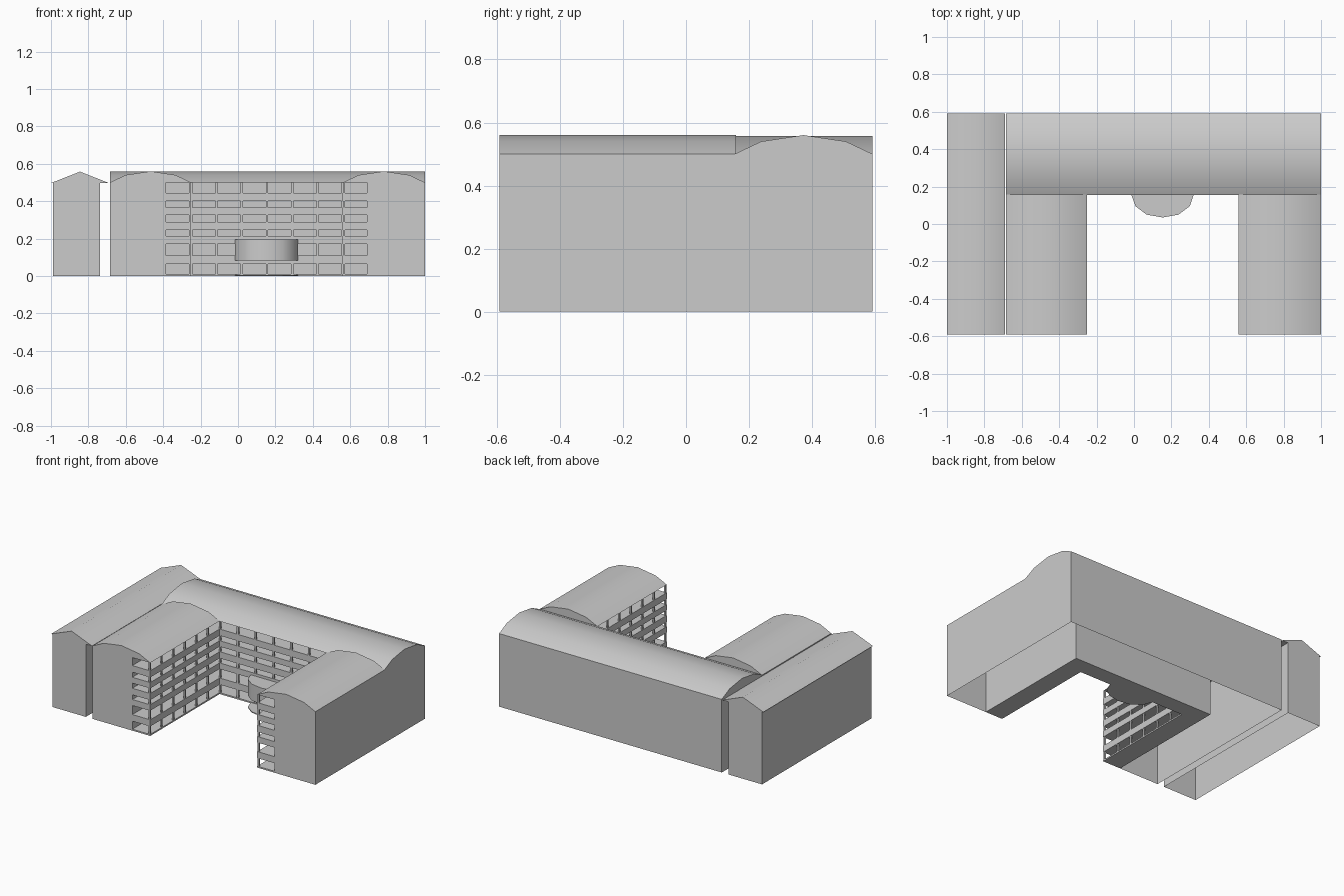
import bpy, bmesh, math
from mathutils import Vector

if "Cube" in bpy.data.objects:
    bpy.data.objects.remove(bpy.data.objects["Cube"])

def prism(name, outline, start, depth, axis='z', caps=(True, True), smooth=False):
    """Extrude a closed 2D outline along an axis: z uses (x,y), y uses (x,z), x uses (y,z)."""
    place = {'z': lambda a, b, t: (a, b, t),
             'y': lambda a, b, t: (a, t, b),
             'x': lambda a, b, t: (t, a, b)}[axis]
    bm = bmesh.new()
    lo = [bm.verts.new(place(a, b, start)) for a, b in outline]
    hi = [bm.verts.new(place(a, b, start + depth)) for a, b in outline]
    n = len(outline)
    for i in range(n):
        j = (i + 1) % n
        bm.faces.new((lo[i], lo[j], hi[j], hi[i]))
    # Orientation of the outline decides which way the side faces point
    area = sum(outline[i][0] * outline[(i + 1) % n][1] - outline[(i + 1) % n][0] * outline[i][1]
               for i in range(n))
    if caps[0]:
        bm.faces.new(lo[::-1])
    if caps[1]:
        bm.faces.new(hi)
    if (area < 0) != (axis == 'y'):
        bmesh.ops.reverse_faces(bm, faces=bm.faces[:])
    mesh = bpy.data.meshes.new(name)
    bm.to_mesh(mesh)
    bm.free()
    ob = bpy.data.objects.new(name, mesh)
    bpy.context.collection.objects.link(ob)
    if smooth:
        bpy.ops.object.select_all(action='DESELECT')
        ob.select_set(True)
        bpy.context.view_layer.objects.active = ob
        bpy.ops.object.shade_smooth_by_angle(angle=math.radians(45))
    return ob

def rect(x0, x1, y0, y1):
    return [(x0, y0), (x1, y0), (x1, y1), (x0, y1)]

def arch(a, b):
    """Low four-sided barrel profile between two eaves."""
    w = b - a
    return [(a, 0.5), (b, 0.5), (b - 0.193 * w, 0.54), ((a + b) / 2, 0.56), (a + 0.193 * w, 0.54)]

F, B = -0.592, 0.592          # front and back of the building
LX, RX = -0.25, 0.56          # courtyard faces of the wings
LW, RW, BW = -0.385, 0.69, 0.27   # recessed walls behind the balconies
EY = 0.158                    # courtyard face of the rear wing

# Main U-shaped walls, open underneath
prism('main_walls', [(-0.685, F), (LW, F), (LW, BW), (RW, BW), (RW, F), (1, F), (1, B), (-0.685, B)],
      0, 0.5, caps=(False, False))

# Balcony slabs running around the courtyard
ring = [(LW, F), (LX, F), (LX, EY), (RX, EY), (RX, F), (RW, F), (RW, BW), (LW, BW)]
for i, (z0, z1) in enumerate([(0, 0.01), (0.065, 0.11), (0.172, 0.213), (0.245, 0.29),
                              (0.325, 0.365), (0.4, 0.445)]):
    prism(f'balcony_band_{i + 1}', ring, z0, z1 - z0)

# Slim posts dividing the balconies into bays
T = 0.012
for i in range(6):
    y = F + i * (EY - F) / 6
    prism(f'left_post_{i + 1}', rect(LX - T, LX - 0.001, y + 0.001, y + T), 0, 0.5)
    prism(f'right_post_{i + 1}', rect(RX + 0.001, RX + T, y + 0.001, y + T), 0, 0.5)
for i in range(7):
    x = LX + i * (RX - LX) / 6
    prism(f'rear_post_{i + 1}', rect(x - T / 2, x + T / 2, EY + 0.001, EY + T), 0, 0.5)

# Barrel roofs
prism('rear_roof', arch(EY - 0.004, B), -0.685, 1.685, 'x', smooth=True)
prism('left_wing_roof', arch(-0.685, LX), F, EY - F, 'y', smooth=True)
prism('right_wing_roof', arch(RX, 1), F, EY - F, 'y', smooth=True)

# Separate side block with gabled roof overhanging the gap
prism('side_block_walls', rect(-0.99, -0.737, F, B), 0, 0.5, caps=(False, False))
prism('side_block_roof', [(-1, 0.497), (-0.69, 0.497), (-0.845, 0.558)], F, B - F, 'y', smooth=True)

# Bowed entrance balcony and matching doorstep
bow = [(-0.015, EY), (0.008, 0.095), (0.068, 0.05), (0.153, 0.035),
       (0.238, 0.05), (0.298, 0.095), (0.32, EY)]
prism('bow_balcony', bow, 0.083, 0.112, smooth=True)
prism('entrance_step', bow, 0, 0.006)
